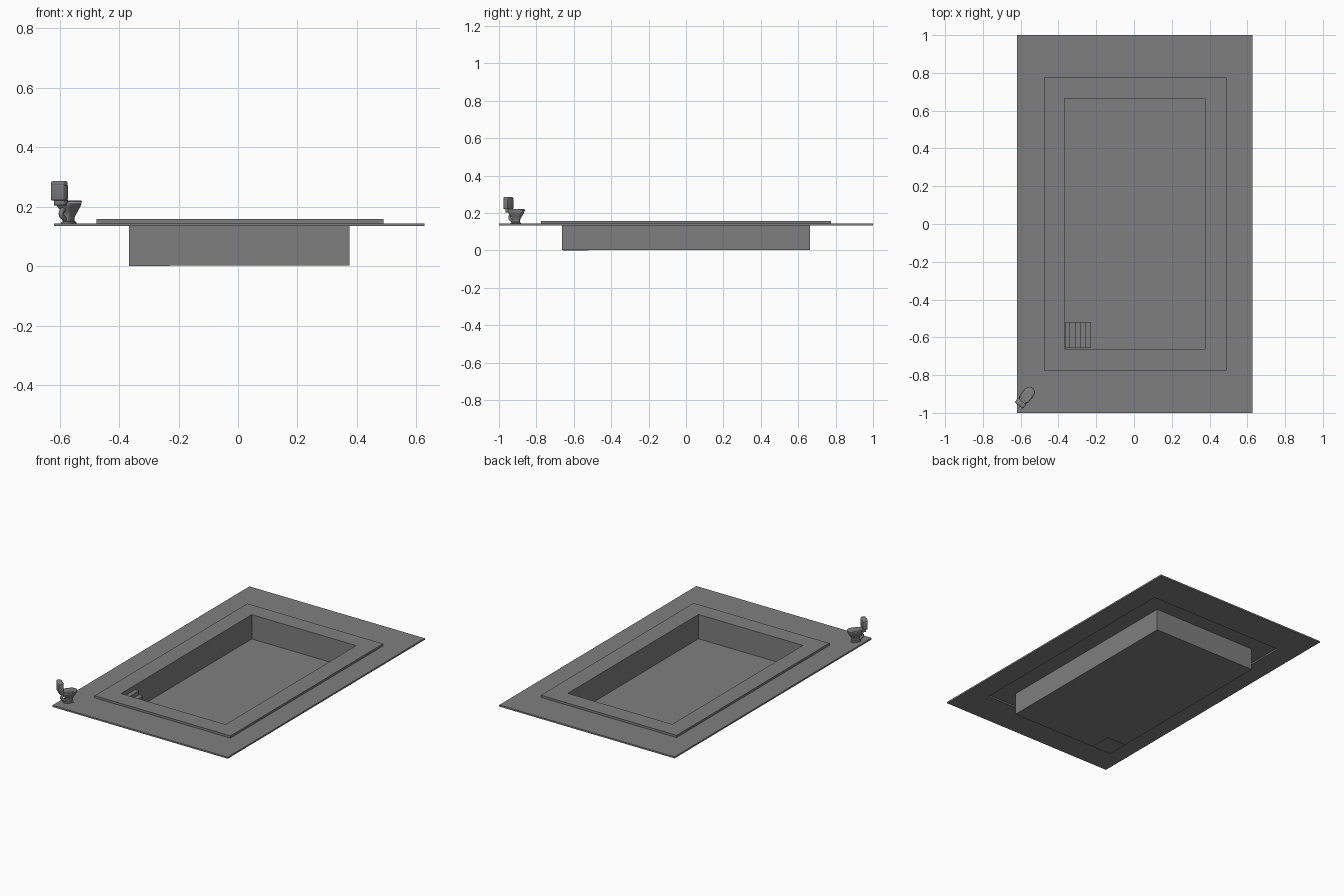
import bpy, bmesh, math
from mathutils import Matrix, Vector

if "Cube" in bpy.data.objects:
    bpy.data.objects.remove(bpy.data.objects["Cube"])

# Dark grey used by every part
GREY = bpy.data.materials.new("dark_grey")
GREY.diffuse_color = (0.212, 0.212, 0.212, 1)
GREY.use_nodes = True
GREY.node_tree.nodes["Principled BSDF"].inputs["Base Color"].default_value = GREY.diffuse_color


def make(name, bm, smooth=False, fix_normals=True):
    if fix_normals:
        bmesh.ops.recalc_face_normals(bm, faces=bm.faces)
    me = bpy.data.meshes.new(name)
    bm.to_mesh(me)
    bm.free()
    me.materials.append(GREY)
    ob = bpy.data.objects.new(name, me)
    bpy.context.collection.objects.link(ob)
    if smooth:
        bpy.ops.object.select_all(action='DESELECT')
        ob.select_set(True)
        bpy.context.view_layer.objects.active = ob
        bpy.ops.object.shade_smooth_by_angle(angle=math.radians(40))
    return ob


def rect(bm, r, z):
    x0, x1, y0, y1 = r
    return [bm.verts.new((x, y, z)) for x, y in ((x0, y0), (x1, y0), (x1, y1), (x0, y1))]


def frame(name, outer, inner, z0, z1):
    """Rectangular slab with a rectangular opening."""
    bm = bmesh.new()
    rings = [rect(bm, outer, z0), rect(bm, outer, z1), rect(bm, inner, z1), rect(bm, inner, z0)]
    for a, b in zip(rings, rings[1:] + rings[:1]):
        for i in range(4):
            j = (i + 1) % 4
            bm.faces.new((a[i], a[j], b[j], b[i]))
    return make(name, bm)


DECK = (-0.619, 0.627, -1.0, 1.0)
RIM = (-0.476, 0.489, -0.775, 0.775)
POOL = (-0.367, 0.375, -0.662, 0.664)

# Deck and raised coping around the pool
frame("deck", DECK, RIM, 0.134, 0.144)
frame("pool_coping", RIM, POOL, 0.1435, 0.158)

# Basin: open box of single sheets facing inwards
bm = bmesh.new()
lo, hi = rect(bm, POOL, 0.002), rect(bm, POOL, 0.1435)
bm.faces.new(lo)
for i in range(4):
    j = (i + 1) % 4
    bm.faces.new((lo[j], lo[i], hi[i], hi[j]))
make("pool_basin", bm, fix_normals=False)

# Corner stairs: stepped profile extruded along y
STEPS, TREAD, RISE = 5, 0.0276, 0.026
x0 = POOL[0] + 0.001
profile = [(x0, 0.0)]
for i in range(STEPS):
    z = (STEPS - i) * RISE
    profile += [(x0 + i * TREAD, z), (x0 + (i + 1) * TREAD, z)]
profile.append((x0 + STEPS * TREAD, 0.0))
bm = bmesh.new()
face = bm.faces.new([bm.verts.new((x, -0.657, z)) for x, z in profile])
ext = bmesh.ops.extrude_face_region(bm, geom=[face])
bmesh.ops.translate(bm, vec=(0, 0.137, 0),
                    verts=[v for v in ext["geom"] if isinstance(v, bmesh.types.BMVert)])
make("pool_stairs", bm)

# Toilet, built facing local +y with its back at y = 0
PLACE = Matrix.Translation((-0.610, -0.961, -0.002)) @ Matrix.Rotation(math.radians(-38.5), 4, 'Z')


def loft(name, sections, square_back=False, n=28):
    """Stack of ovals (z, back, front, half width); the back may be squared off."""
    bm = bmesh.new()
    rings = []
    for z, y0, y1, w in sections:
        ring = []
        for k in range(n):
            a = 2 * math.pi * k / n
            c, s = math.cos(a), math.sin(a)
            p = 0.8
            if square_back and s < 0:
                p = 0.4
            c = math.copysign(abs(c) ** p, c)
            s = math.copysign(abs(s) ** p, s)
            ring.append(bm.verts.new((w * c, (y0 + y1) / 2 + (y1 - y0) / 2 * s, z)))
        rings.append(ring)
    for a, b in zip(rings, rings[1:]):
        for i in range(n):
            j = (i + 1) % n
            bm.faces.new((a[i], a[j], b[j], b[i]))
    bm.faces.new(rings[0])
    bm.faces.new(rings[-1])
    bm.transform(PLACE)
    return make(name, bm, True)


def rounded_box(name, size, centre, radius):
    bm = bmesh.new()
    bmesh.ops.create_cube(bm, size=1)
    bmesh.ops.scale(bm, vec=size, verts=bm.verts)
    bmesh.ops.translate(bm, vec=centre, verts=bm.verts)
    bmesh.ops.bevel(bm, geom=bm.edges[:], offset=radius, segments=3, profile=0.5, affect='EDGES')
    bm.transform(PLACE)
    return make(name, bm, True)


loft("toilet_foot", [(0.146, 0.035, 0.097, 0.019), (0.150, 0.036, 0.096, 0.0185),
                     (0.153, 0.042, 0.091, 0.015)])
loft("toilet_bowl", [(0.152, 0.044, 0.089, 0.013), (0.165, 0.046, 0.090, 0.013),
                     (0.178, 0.044, 0.097, 0.017), (0.190, 0.038, 0.105, 0.022),
                     (0.202, 0.028, 0.113, 0.027), (0.208, 0.026, 0.115, 0.029),
                     (0.212, 0.026, 0.115, 0.029)], square_back=True)
loft("toilet_seat", [(0.212, 0.032, 0.117, 0.030), (0.216, 0.032, 0.118, 0.0305)], square_back=True)
loft("toilet_lid", [(0.217, 0.032, 0.118, 0.0305), (0.221, 0.032, 0.117, 0.030),
                    (0.223, 0.034, 0.114, 0.028)], square_back=True)
rounded_box("toilet_shelf", (0.042, 0.030, 0.018), (0, 0.024, 0.215), 0.003)
rounded_box("toilet_tank", (0.054, 0.029, 0.054), (0, 0.0145, 0.250), 0.004)
rounded_box("toilet_tank_lid", (0.056, 0.030, 0.018), (0, 0.0145, 0.279), 0.007)

# Drain bend behind the pedestal
cu = bpy.data.curves.new("toilet_drain", 'CURVE')
cu.dimensions = '3D'
cu.bevel_depth = 0.008
cu.bevel_resolution = 3
cu.use_fill_caps = True
cu.materials.append(GREY)
sp = cu.splines.new('BEZIER')
pts = [(0, 0.060, 0.180), (0, 0.036, 0.192), (0, 0.024, 0.178), (0, 0.045, 0.158)]
sp.bezier_points.add(len(pts) - 1)
for bp, p in zip(sp.bezier_points, pts):
    bp.co = PLACE @ Vector(p)
    bp.handle_left_type = bp.handle_right_type = 'AUTO'
drain = bpy.data.objects.new("toilet_drain", cu)
bpy.context.collection.objects.link(drain)
